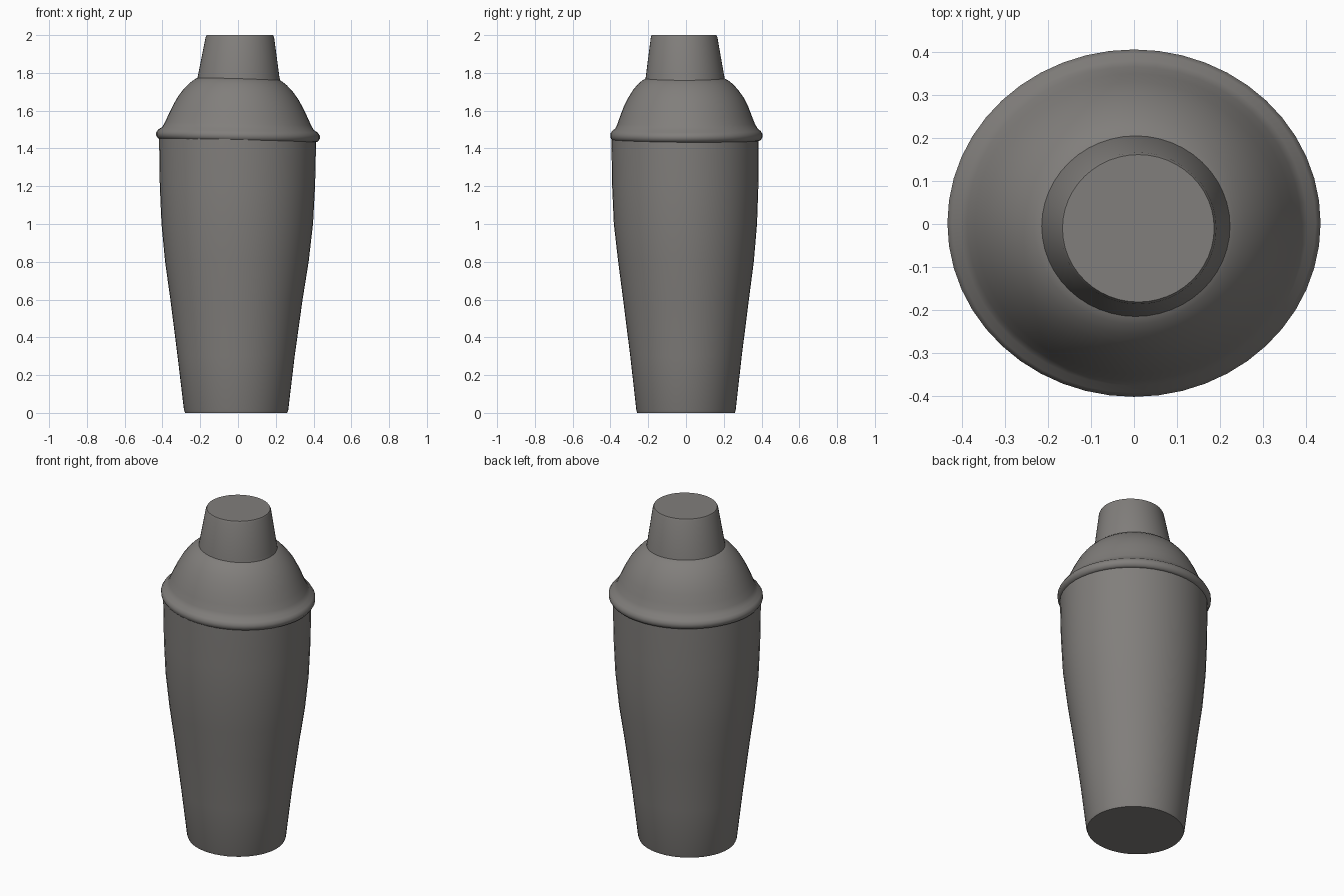
import bpy, bmesh, math

SIDES = 48
metal = bpy.data.materials.new("brushed grey metal")
metal.diffuse_color = (0.22, 0.21, 0.20, 1)


def lathe(name, rings, tilt=0.0, capped=True):
    """Skin elliptical rings (z, centre x, centre y, radius x, radius y)."""
    bm = bmesh.new()
    loops = []
    for z, cx, cy, rx, ry in rings:
        loop = []
        for i in range(SIDES):
            a = 2 * math.pi * i / SIDES
            x, y = cx + rx * math.cos(a), cy + ry * math.sin(a)
            loop.append(bm.verts.new((x, y, z - tilt * x)))
        loops.append(loop)
    for lo, hi in zip(loops, loops[1:]):
        for i in range(SIDES):
            j = (i + 1) % SIDES
            bm.faces.new((lo[i], lo[j], hi[j], hi[i]))
    if capped:
        bm.faces.new(loops[0][::-1])
        bm.faces.new(loops[-1])
    mesh = bpy.data.meshes.new(name)
    bm.to_mesh(mesh)
    bm.free()
    mesh.materials.append(metal)
    ob = bpy.data.objects.new(name, mesh)
    bpy.context.collection.objects.link(ob)
    bpy.ops.object.select_all(action='DESELECT')
    ob.select_set(True)
    bpy.context.view_layer.objects.active = ob
    bpy.ops.object.shade_smooth_by_angle(angle=math.radians(35))
    return ob


# Tapered cup
lathe("cup", [
    (0.0, -0.01, 0.0, 0.270, 0.258),
    (0.015, -0.01, 0.0, 0.276, 0.263),
    (0.30, -0.01, 0.0, 0.310, 0.295),
    (0.60, -0.008, 0.0, 0.350, 0.333),
    (0.80, -0.006, 0.0, 0.380, 0.359),
    (1.00, -0.004, -0.003, 0.401, 0.379),
    (1.20, -0.003, -0.004, 0.411, 0.387),
    (1.46, -0.002, -0.005, 0.416, 0.390),
])

# Rolled rim and domed shoulder, tilted very slightly
lathe("rim_and_dome", [
    (1.440, 0, 0.002, 0.412, 0.386),
    (1.446, 0, 0.002, 0.424, 0.396),
    (1.460, 0, 0.002, 0.433, 0.403),
    (1.476, 0, 0.002, 0.433, 0.403),
    (1.492, 0, 0.002, 0.422, 0.394),
    (1.505, 0, 0.002, 0.402, 0.377),
    (1.530, 0, 0.001, 0.387, 0.364),
    (1.570, 0, 0.000, 0.369, 0.349),
    (1.620, 0, 0.000, 0.345, 0.330),
    (1.670, 0, 0.000, 0.317, 0.305),
    (1.710, 0, -0.002, 0.287, 0.278),
    (1.740, 0, -0.003, 0.258, 0.252),
    (1.760, 0, -0.004, 0.232, 0.228),
    (1.775, 0, -0.005, 0.205, 0.200),
], tilt=0.02)

# Tapered cap
lathe("cap", [
    (1.760, 0.003, -0.005, 0.220, 0.211),
    (1.780, 0.003, -0.005, 0.216, 0.208),
    (1.990, 0.010, -0.010, 0.181, 0.176),
    (2.000, 0.010, -0.010, 0.176, 0.171),
])
